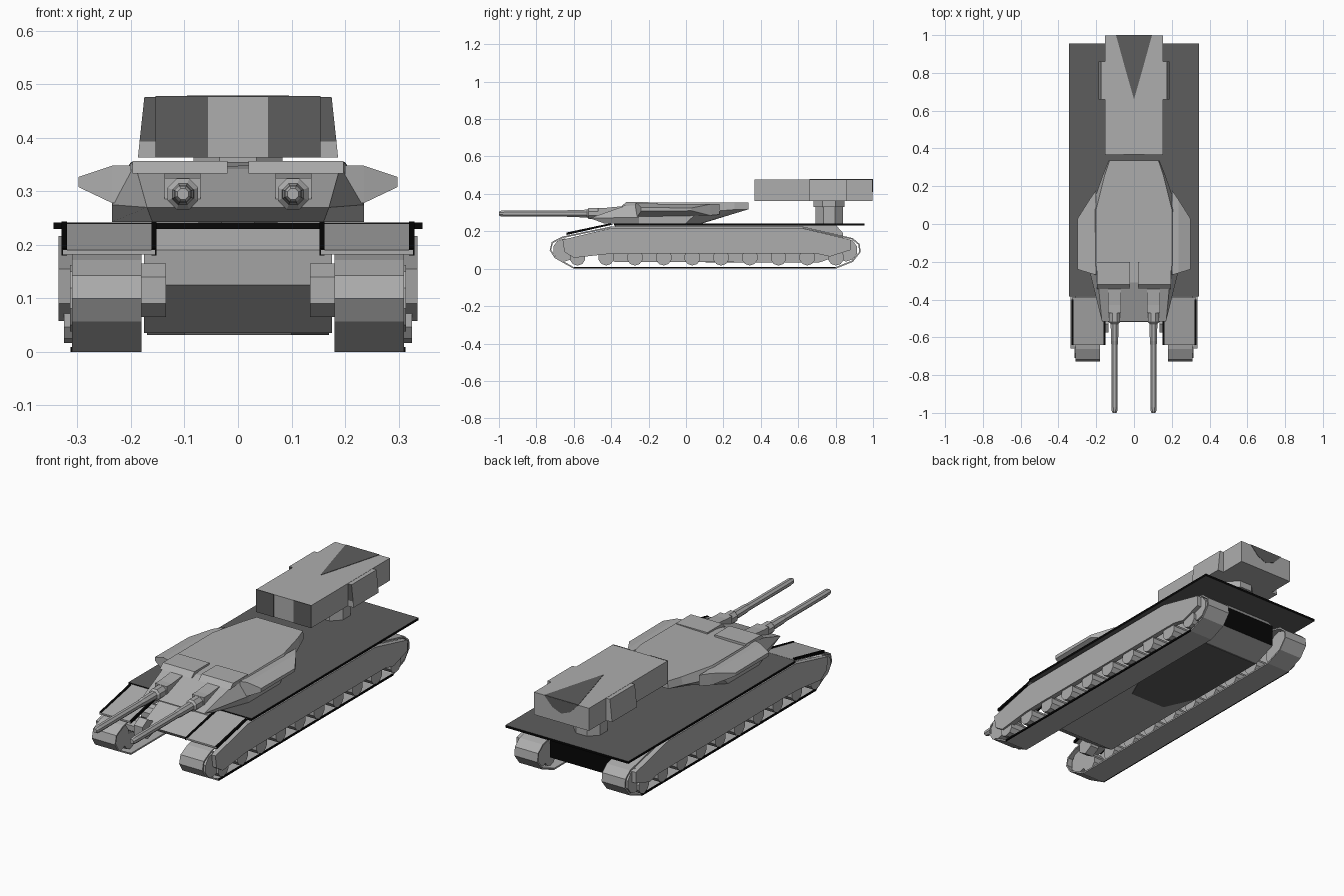
import bpy, bmesh, math
from mathutils import Matrix

if "Cube" in bpy.data.objects:
    bpy.data.objects.remove(bpy.data.objects["Cube"], do_unlink=True)


def material(name, v):
    m = bpy.data.materials.new(name)
    m.use_nodes = True
    m.diffuse_color = (v, v, v, 1)
    m.node_tree.nodes["Principled BSDF"].inputs["Base Color"].default_value = (v, v, v, 1)
    return m


LIGHT = material("light grey", 0.42)
DARK = material("dark grey", 0.11)
BLACK = material("black", 0.002)


def finish(name, bm, mats, mirror=False):
    bmesh.ops.recalc_face_normals(bm, faces=bm.faces[:])
    me = bpy.data.meshes.new(name)
    bm.to_mesh(me)
    bm.free()
    ob = bpy.data.objects.new(name, me)
    bpy.context.collection.objects.link(ob)
    for m in mats:
        me.materials.append(m)
    if mirror:
        ob.modifiers.new("Mirror", 'MIRROR')
    return ob


def loft(name, rings, mats, mirror=False):
    """Skin a stack of rings with equal point counts and cap both ends."""
    bm = bmesh.new()
    rows = [[bm.verts.new(p) for p in r] for r in rings]
    n = len(rows[0])
    for a, b in zip(rows, rows[1:]):
        for i in range(n):
            j = (i + 1) % n
            bm.faces.new((a[i], a[j], b[j], b[i]))
    bm.faces.new(rows[0])
    bm.faces.new(rows[-1])
    return finish(name, bm, mats, mirror)


def slab(name, pts, axis, a, b, mats, mirror=False):
    """Extrude a 2D outline along x, y or z, from a to b."""
    def place(p, t):
        q = list(p)
        q.insert(axis, t)
        return q
    return loft(name, [[place(p, t) for p in pts] for t in (a, b)], mats, mirror)


def box(name, x, y, z, mats, mirror=False):
    return slab(name, [(x[0], y[0]), (x[1], y[0]), (x[1], y[1]), (x[0], y[1])], 2, z[0], z[1], mats, mirror)


def circle(y, z, r, n):
    return [(y + r * math.cos(math.tau * (i + .5) / n), z + r * math.sin(math.tau * (i + .5) / n))
            for i in range(n)]


def paint(ob, rule):
    """Give each face the material index chosen by the rule."""
    for p in ob.data.polygons:
        p.material_index = rule(p)


# Hull between the tracks, black tail plate
hull = slab("hull", [(-.38, .035), (.72, .035), (.84, .08), (.84, .19), (.80, .235),
                     (-.38, .235), (-.38, .19), (-.52, .125)], 0, -.176, .176, [LIGHT, BLACK])
paint(hull, lambda p: 1 if p.normal.y > .9 else 0)
slab("belly_panel", [(-.17, .82), (.17, .82), (.17, .3), (.1, .12), (-.1, .12), (-.17, .3)],
     2, .032, .036, [DARK]).scale = (1, .87, 1)
slab("front_drive_housings", circle(-.53, .115, .05, 6), 0, .135, .182, [LIGHT], True)

# Deck plate with black rim
deck = box("deck", (-.345, .345), (-.385, .955), (.23, .242), [DARK, BLACK])
paint(deck, lambda p: 0 if abs(p.normal.z) > .5 else 1)

# Track bands
outline = [(-.6, .004), (.8, .004), (.89, .04), (.93, .09), (.925, .13), (.89, .16), (.62, .222),
           (-.4, .222), (-.66, .168), (-.715, .14), (-.725, .1), (-.7, .06)]
bm = bmesh.new()
left = [bm.verts.new((.18, y, z)) for y, z in outline]
right = [bm.verts.new((.31, y, z)) for y, z in outline]
for i in range(len(outline)):
    j = (i + 1) % len(outline)
    bm.faces.new((left[i], left[j], right[j], right[i]))
tracks = finish("track_bands", bm, [LIGHT], True)
mod = tracks.modifiers.new("Thickness", 'SOLIDIFY')
mod.thickness = .008
mod.offset = 0
box("track_ground_strips", (.307, .313), (-.6, .8), (0, .009), [BLACK], True)

# Side skirts and running gear
slab("side_skirts", [(-.66, .155), (-.4, .217), (.62, .217), (.88, .155), (.88, .1), (.77, .065),
                     (.7, .08), (-.3, .08), (-.42, .078), (-.6, .058), (-.65, .09)],
     0, .308, .335, [LIGHT], True)
for i in range(10):
    slab(f"road_wheel_{i + 1}", circle(-.58 + i * .1535, .06, .043, 10), 0, .2, .325, [LIGHT], True)
slab("front_idlers", circle(-.65, .1, .062, 10), 0, .2, .314, [LIGHT], True)
slab("rear_sprockets", circle(.855, .1, .062, 10), 0, .2, .314, [LIGHT], True)

# Sloping front fenders with black side trim
slope = [(-.64, .182), (-.39, .236), (-.39, .24), (-.64, .19)]
slab("front_fenders", slope, 0, .155, .327, [LIGHT], True)
trim = [(-.64, .18), (-.4, .234), (-.4, .244), (-.64, .193)]
slab("inner_fender_trim", trim, 0, .152, .162, [BLACK], True)
slab("outer_fender_trim", trim, 0, .32, .33, [BLACK], True)

# Turret body: half rings mirrored across the centre
halves = [
    [(.16, -.44, .243), (.235, -.25, .243), (.235, 0, .243), (.15, .08, .243), (.12, .09, .243)],
    [(.17, -.515, .27), (.235, -.25, .275), (.235, .06, .30), (.165, .26, .316), (.135, .335, .318)],
    [(.19, -.31, .342), (.2, -.22, .354), (.2, .08, .355), (.155, .26, .355), (.13, .335, .355)]]
loft("turret", [h + [(-x, y, z) for x, y, z in reversed(h)] for h in halves], [LIGHT])
loft("turret_side_pods", [
    [(.2, -.27, .28), (.2, .18, .29), (.2, .18, .345), (.2, -.27, .348)],
    [(.235, -.26, .278), (.235, .13, .285), (.235, .13, .345), (.235, -.26, .348)],
    [(.298, -.24, .308), (.298, .03, .31), (.298, .03, .325), (.298, -.24, .327)]], [LIGHT], True)
slab("turret_brow_plates", [(-.345, .333), (-.2, .345), (-.2, .357), (-.32, .357)],
     0, .02, .197, [LIGHT], True)

# Twin guns
slab("gun_mantlets", [(-.47, .262), (-.33, .262), (-.33, .335), (-.43, .325), (-.47, .325)],
     0, .07, .137, [LIGHT], True)
barrel = [(-.40, .031), (-.52, .031), (-.53, .022), (-.62, .021), (-.64, .018),
          (-.97, .018), (-.99, .016), (-1.0, .011)]
loft("gun_barrels", [[(x, y, z) for x, z in circle(.103, .295, r, 8)] for y, r in barrel],
     [LIGHT], True)

# Launcher box on its pedestal
slab("launcher_pedestal", circle(0, .765, .08, 8), 2, .24, .37, [LIGHT])
slab("launcher_collar", circle(0, .765, .09, 8), 2, .33, .366, [LIGHT])
box("launcher_box", (-.154, .154), (.367, .998), (.363, .477), [LIGHT])
pods = loft("launcher_side_pods", [
    [(.1, .66, z), (x, .66, z), (x, .86, z), (.1, .86, z)]
    for x, z in ((.187, .363), (.184, .393), (.175, .476))], [LIGHT, DARK], True)
paint(pods, lambda p: 1 if p.normal.y < -.9 and p.center.z > .4 else 0)

# Painted launcher markings
box("launcher_front_marks", (.056, .154), (.365, .369), (.363, .478), [DARK], True)
slab("launcher_top_mark", [(0, .66), (.04, .8), (.095, .999), (-.095, .999), (-.04, .8)],
     2, .475, .479, [DARK])
slab("launcher_rear_mark", [(-.095, .477), (.095, .477), (.05, .43), (0, .41), (-.05, .43)],
     1, .996, 1.0, [DARK])
